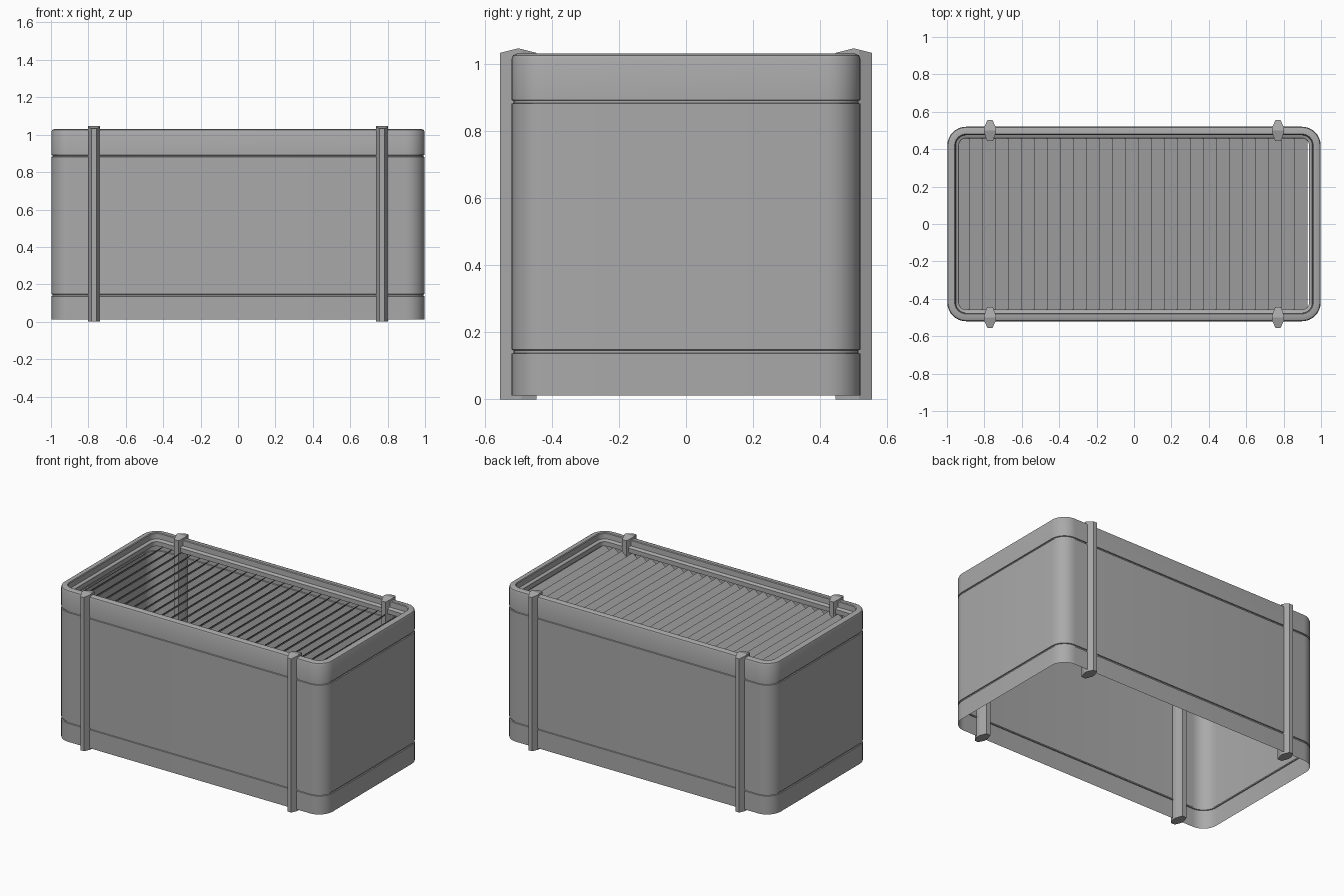
import bpy, bmesh, math

cube = bpy.data.objects.get("Cube")
if cube:
    bpy.data.objects.remove(cube, do_unlink=True)

grey = bpy.data.materials.new("plain grey")
grey.use_nodes = True
colour = (0.4, 0.4, 0.4, 1)
grey.diffuse_color = colour
grey.node_tree.nodes["Principled BSDF"].inputs["Base Color"].default_value = colour


def add_object(name, bm, smooth=False):
    bmesh.ops.recalc_face_normals(bm, faces=bm.faces)
    mesh = bpy.data.meshes.new(name)
    bm.to_mesh(mesh)
    bm.free()
    mesh.materials.append(grey)
    obj = bpy.data.objects.new(name, mesh)
    bpy.context.collection.objects.link(obj)
    if smooth:
        bpy.ops.object.select_all(action='DESELECT')
        obj.select_set(True)
        bpy.context.view_layer.objects.active = obj
        bpy.ops.object.shade_smooth_by_angle(angle=math.radians(30))
    return obj


def rounded_loop(bm, inset, z, half_x=0.998, half_y=0.52, radius=0.1, steps=8):
    """Ring of vertices around a rounded rectangle, moved inward by inset."""
    r = radius - inset
    ring = []
    for corner, (sx, sy) in enumerate([(1, 1), (-1, 1), (-1, -1), (1, -1)]):
        for k in range(steps + 1):
            a = math.pi / 2 * (corner + k / steps)
            ring.append(bm.verts.new((sx * (half_x - radius) + r * math.cos(a),
                                      sy * (half_y - radius) + r * math.sin(a), z)))
    return ring


# Thin open shell: two grooves, a rounded rim and a stepped inner lip
profile = [(0, 0.012), (0, 0.136), (0.006, 0.138), (0.006, 0.146), (0, 0.148),
           (0, 0.881), (0.006, 0.883), (0.006, 0.89), (0, 0.892), (0, 1.015),
           (0.004, 1.025), (0.015, 1.03), (0.039, 1.03), (0.043, 1.025),
           (0.045, 0.99), (0.058, 0.985), (0.062, 0.98), (0.062, 0.95)]
bm = bmesh.new()
rings = [rounded_loop(bm, inset, z) for inset, z in profile]
for low, high in zip(rings, rings[1:]):
    for i in range(len(low)):
        j = (i + 1) % len(low)
        bm.faces.new((low[i], low[j], high[j], high[i]))
add_object("planter_shell", bm, smooth=True)

# Slanted louvre slats, each rising towards +x
slat_count, pitch, rise, thick = 27, 0.0695, 0.065, 0.006
bm = bmesh.new()
for i in range(slat_count):
    x1 = -0.88 + i * pitch
    x0 = x1 - pitch - 0.002
    section = [(x0, 0.89), (x0 + thick, 0.89 - thick / 2),
               (x1, 0.89 + rise - thick), (x1, 0.89 + rise)]
    front = bm.faces.new([bm.verts.new((x, -0.462, z)) for x, z in section])
    side = bmesh.ops.extrude_face_region(bm, geom=[front])
    bmesh.ops.translate(bm, vec=(0, 0.924, 0),
                        verts=[v for v in side["geom"] if isinstance(v, bmesh.types.BMVert)])
    bm.faces.new([bm.verts.new(v.co) for v in front.verts]) if not front.is_valid else None
add_object("louvre_slats", bm)

# Upright posts with a tapered plan and a ridged top, one pair on each long side
plan = [(-0.014, 0.555), (-0.032, 0.515), (-0.032, 0.49), (-0.016, 0.445)]
plan += [(-x, y) for x, y in reversed(plan)]


def top_height(y):
    return 1.046 - 0.25 * abs(y - 0.5)


for side_name, sy in (("front", -1), ("back", 1)):
    for end_name, sx in (("right", -1), ("left", 1)):
        bm = bmesh.new()
        outline = plan[:]
        # Ridge points split the straight flanks
        outline.insert(2, (-0.032, 0.5))
        outline.insert(7, (0.032, 0.5))
        base = [bm.verts.new((sx * 0.77 + x, sy * y, 0)) for x, y in outline]
        top = [bm.verts.new((sx * 0.77 + x, sy * y, top_height(y))) for x, y in outline]
        n = len(outline)
        bm.faces.new(base)
        for i in range(n):
            j = (i + 1) % n
            bm.faces.new((base[i], base[j], top[j], top[i]))
        for i in range(n // 2 - 1):
            bm.faces.new((top[i], top[i + 1], top[n - 2 - i], top[n - 1 - i]))
        add_object(f"{side_name}_{end_name}_post", bm)
